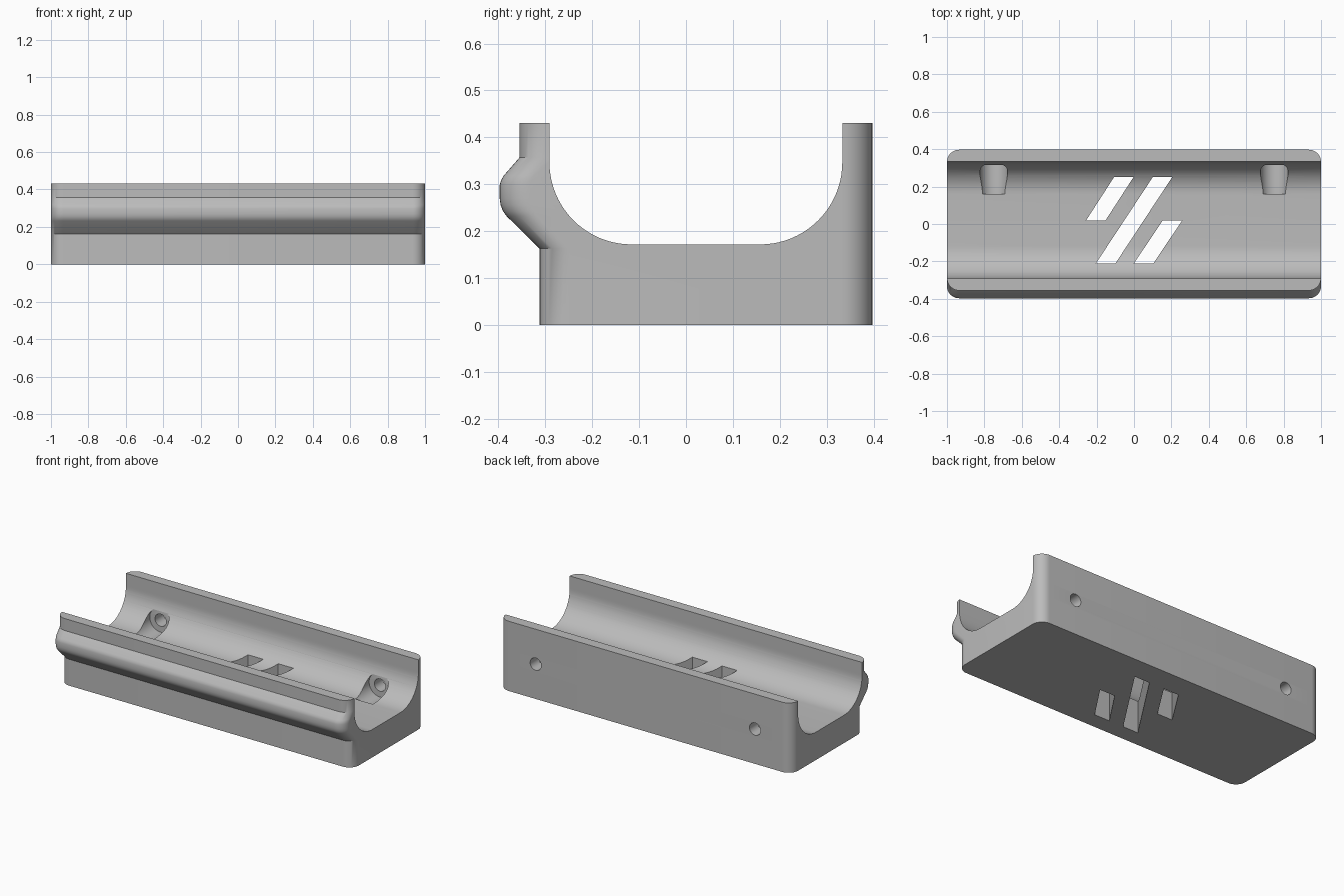
import bpy
import bmesh
from math import sin, cos, pi, radians
from mathutils import Matrix

cube = bpy.data.objects.get("Cube")
if cube:
    bpy.data.objects.remove(cube, do_unlink=True)

BACK = 0.397
CORNER = 0.065

grey = bpy.data.materials.new("matte grey")
grey.use_nodes = True
grey.diffuse_color = (0.5, 0.5, 0.5, 1)
grey.node_tree.nodes["Principled BSDF"].inputs["Base Color"].default_value = (0.5, 0.5, 0.5, 1)


def make_object(name, bm):
    bmesh.ops.recalc_face_normals(bm, faces=bm.faces)
    mesh = bpy.data.meshes.new(name)
    bm.to_mesh(mesh)
    bm.free()
    mesh.materials.append(grey)
    obj = bpy.data.objects.new(name, mesh)
    bpy.context.collection.objects.link(obj)
    return obj


def loft(name, loops):
    """Skin a stack of equal-length point loops and cap both ends."""
    bm = bmesh.new()
    rings = [[bm.verts.new(p) for p in loop] for loop in loops]
    for low, high in zip(rings, rings[1:]):
        for i in range(len(low)):
            j = (i + 1) % len(low)
            bm.faces.new((low[i], low[j], high[j], high[i]))
    bm.faces.new(rings[0])
    bm.faces.new(rings[-1])
    return make_object(name, bm)


def cylinder_y(name, x, z, radius, y0, y1):
    bm = bmesh.new()
    place = Matrix.Translation((x, (y0 + y1) / 2, z)) @ Matrix.Rotation(pi / 2, 4, 'X')
    bmesh.ops.create_cone(bm, cap_ends=True, segments=48, radius1=radius,
                          radius2=radius, depth=y1 - y0, matrix=place)
    return make_object(name, bm)


def arc(cx, cy, r, start, end, steps):
    for i in range(steps + 1):
        a = radians(start + (end - start) * i / steps)
        yield cx + r * cos(a), cy + r * sin(a)


def rounded_outline(front, z):
    """Plan of the body at one height, with rounded vertical corners."""
    x, back, near = 1 - CORNER, BACK - CORNER, front + CORNER
    corners = [(x, back, 0), (-x, back, 90), (-x, near, 180), (x, near, 270)]
    return [(px, py, z) for cx, cy, a in corners
            for px, py in arc(cx, cy, CORNER, a, a + 90, 10)]


# Body with the bulging grip rail along its front
front_profile = [(-0.312, 0), (-0.312, 0.163), (-0.382, 0.232), (-0.39, 0.243),
                 (-0.395, 0.256), (-0.397, 0.27), (-0.397, 0.298), (-0.394, 0.309),
                 (-0.388, 0.319), (-0.355, 0.357), (-0.355, 0.431)]
body = loft("cradle_body", [rounded_outline(y, z) for y, z in front_profile])

# Round-bottomed trough running the full length
trough = [(-0.291, 0.6), *arc(-0.116, 0.347, 0.175, 180, 270, 20),
          *arc(0.158, 0.347, 0.175, 270, 360, 20), (0.333, 0.6)]
cutters = [loft("trough_cutter", [[(x, y, z) for y, z in trough] for x in (-1.2, 1.2)])]

# Screw pockets in the back wall, each with a through hole
for x in (-0.75, 0.75):
    cutters.append(cylinder_y("pocket_cutter", x, 0.215, 0.074, 0.16, 0.315))
    cutters.append(cylinder_y("screw_cutter", x, 0.215, 0.038, 0.25, 0.5))

# Slanted slots through the floor: far x, far y, near x, near y
for fx, fy, nx, ny in [(-0.107, 0.25, -0.257, 0.018), (0.1, 0.25, -0.203, -0.21),
                       (0.153, 0.018, 0, -0.21)]:
    plan = [(nx, ny), (nx + 0.104, ny), (fx + 0.104, fy), (fx, fy)]
    cutters.append(loft("slot_cutter", [[(x, y, z) for x, y in plan] for z in (-0.1, 0.5)]))

# Apply the cuts and discard the cutters
bpy.context.view_layer.objects.active = body
for cutter in cutters:
    cutter.hide_render = True
    cut = body.modifiers.new("cut", 'BOOLEAN')
    cut.operation = 'DIFFERENCE'
    cut.solver = 'EXACT'
    cut.object = cutter
    bpy.ops.object.modifier_apply(modifier=cut.name)
    bpy.data.objects.remove(cutter, do_unlink=True)

bpy.ops.object.select_all(action='DESELECT')
body.select_set(True)
bpy.ops.object.shade_smooth_by_angle(angle=radians(30))
